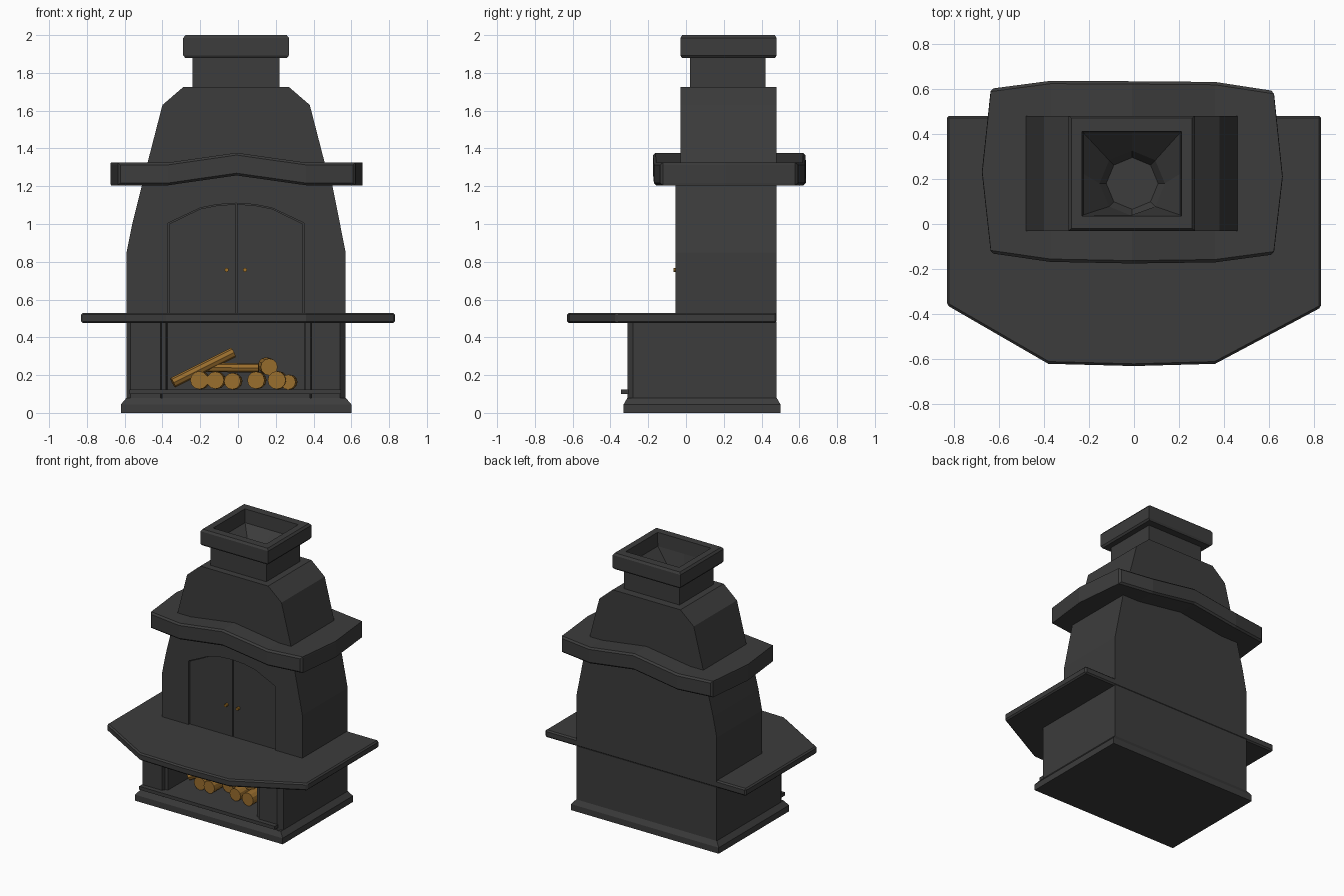
import bpy, bmesh, math
from mathutils import Vector


def mat(name, rgb):
    m = bpy.data.materials.new(name)
    m.diffuse_color = (*rgb, 1)
    return m


STONE = mat("dark_stone", (0.045, 0.045, 0.045))
WOOD = mat("firewood", (0.32, 0.155, 0.027))
BRASS = mat("brass", (0.36, 0.17, 0.02))


def finish(name, bm, material):
    bmesh.ops.remove_doubles(bm, verts=bm.verts, dist=0.0005)
    bmesh.ops.recalc_face_normals(bm, faces=bm.faces)
    me = bpy.data.meshes.new(name)
    bm.to_mesh(me)
    bm.free()
    me.materials.append(material)
    ob = bpy.data.objects.new(name, me)
    bpy.context.collection.objects.link(ob)
    return ob


def loft(name, loops, material=STONE):
    """Skin a stack of equal-length point loops and cap both ends."""
    bm = bmesh.new()
    rings = [[bm.verts.new(p) for p in loop] for loop in loops]
    n = len(rings[0])
    for a, b in zip(rings, rings[1:]):
        for i in range(n):
            j = (i + 1) % n
            bm.faces.new((a[i], a[j], b[j], b[i]))
    bm.faces.new(rings[0])
    bm.faces.new(rings[-1])
    return finish(name, bm, material)


def rect(x0, x1, y0, y1, z):
    """Rectangle loop with eight points, so it can join an octagon."""
    xm, ym = (x0 + x1) / 2, (y0 + y1) / 2
    return [(x, y, z) for x, y in ((x1, ym), (x1, y1), (xm, y1), (x0, y1),
                                   (x0, ym), (x0, y0), (xm, y0), (x1, y0))]


def octagon(cx, cy, r, z):
    return [(cx + r * math.cos(i * math.pi / 4), cy + r * math.sin(i * math.pi / 4), z)
            for i in range(8)]


def box(name, x0, x1, y0, y1, z0, z1):
    return loft(name, [rect(x0, x1, y0, y1, z0), rect(x0, x1, y0, y1, z1)])


def plan(name, pts, z0, z1):
    return loft(name, [[(x, y, z) for x, y in pts] for z in (z0, z1)])


def front(name, pts, y0, y1):
    return loft(name, [[(x, y, z) for x, z in pts] for y in (y0, y1)])


def bevel(ob, width):
    m = ob.modifiers.new("bevel", "BEVEL")
    m.width = width
    m.segments = 1
    m.limit_method = 'ANGLE'
    m.angle_limit = math.radians(50)


def rod(name, a, b, r, material, sides=12):
    a, b = Vector(a), Vector(b)
    bm = bmesh.new()
    bmesh.ops.create_cone(bm, cap_ends=True, segments=sides, radius1=r, radius2=r,
                          depth=(b - a).length)
    q = (b - a).to_track_quat('Z', 'Y')
    for v in bm.verts:
        v.co = q @ v.co + (a + b) / 2
    return finish(name, bm, material)


# plinth with sloped top edge
loft("plinth", [rect(-0.62, 0.60, -0.33, 0.50, 0), rect(-0.62, 0.60, -0.33, 0.50, 0.045),
                rect(-0.59, 0.57, -0.31, 0.48, 0.08)])
box("log_store_floor", -0.40, 0.38, -0.305, 0.46, 0.06, 0.125)
box("front_ledge", -0.575, 0.545, -0.345, -0.30, 0.10, 0.125)

# lower body: U-shaped plan around the log store, chamfered front corners
plan("lower_body", [(-0.59, 0.48), (-0.59, -0.28), (-0.57, -0.31), (-0.41, -0.31),
                    (-0.405, -0.285), (-0.38, -0.285), (-0.37, 0.42), (0.35, 0.42),
                    (0.355, -0.285), (0.385, -0.285), (0.39, -0.31), (0.54, -0.31),
                    (0.57, -0.28), (0.57, 0.48)], 0.075, 0.48)

# wide hearth slab
bevel(plan("hearth_slab", [(-0.83, 0.48), (-0.83, -0.36), (-0.38, -0.62), (0, -0.63),
                           (0.36, -0.62), (0.83, -0.37), (0.83, 0.48)], 0.475, 0.53), 0.01)

# upper body and hood silhouette
side_l = [(-0.59, 0.50), (-0.59, 0.85), (-0.56, 1.0), (-0.51, 1.2), (-0.48, 1.32)]
side_r = [(0.46, 1.32), (0.50, 1.2), (0.54, 1.0), (0.57, 0.85), (0.57, 0.50)]
front("upper_body", side_l + [(-0.40, 1.63), (-0.29, 1.725), (0.27, 1.725), (0.38, 1.63)]
      + side_r, -0.03, 0.48)

# front plate with arched notch for the doors
arch = [(0.35, 1.005), (0.18, 1.085), (0.09, 1.103), (-0.01, 1.11),
        (-0.11, 1.103), (-0.20, 1.085), (-0.37, 1.005)]
front("arched_front", side_l + side_r + [(0.35, 0.50)] + arch + [(-0.37, 0.50)],
      -0.055, -0.03)

# door leaves with a narrow gap
front("right_door", [(0.345, 0.51)] + [(0.345, 1.0), (0.18, 1.08), (0.09, 1.098),
      (-0.006, 1.105), (-0.006, 0.51)], -0.042, -0.029)
front("left_door", [(-0.365, 0.51), (-0.365, 1.0), (-0.20, 1.08), (-0.11, 1.098),
      (-0.014, 1.105), (-0.014, 0.51)], -0.042, -0.029)
for side, x in (("left", -0.06), ("right", 0.037)):
    rod(side + "_door_knob", (x, -0.035, 0.757), (x, -0.066, 0.757), 0.011, BRASS, 8)

# mantel: sections along x, raised in the middle
sections = [(-0.675, 0.23, 0.23), (-0.635, -0.13, 0.60), (-0.37, -0.168, 0.635),
            (-0.008, -0.175, 0.633), (0.36, -0.17, 0.63), (0.62, -0.135, 0.59),
            (0.66, 0.21, 0.21)]
loops = []
for x, y0, y1 in sections:
    lift = 0.052 * max(0, 1 - abs(x + 0.008) / 0.362)
    loops.append([(x, y0, 1.205 + lift), (x, y1, 1.205 + lift),
                  (x, y1, 1.325 + lift), (x, y0, 1.325 + lift)])
bevel(loft("mantel", loops), 0.012)

# chimney neck, cap and funnel in one skin
loft("chimney", [
    rect(-0.24, 0.22, 0.02, 0.42, 1.72), rect(-0.24, 0.22, 0.02, 0.42, 1.88),
    rect(-0.28, 0.26, -0.022, 0.472, 1.88), rect(-0.29, 0.27, -0.03, 0.48, 1.893),
    rect(-0.29, 0.27, -0.03, 0.48, 1.985), rect(-0.278, 0.258, -0.02, 0.47, 2.0),
    rect(-0.23, 0.21, 0.035, 0.41, 2.0), rect(-0.225, 0.205, 0.04, 0.405, 1.90),
    octagon(-0.008, 0.18, 0.145, 1.79), octagon(-0.008, 0.18, 0.115, 1.74)])

# firewood
for i, (x, z, r, y) in enumerate([(-0.205, 0.173, 0.048, -0.16), (-0.12, 0.173, 0.046, -0.17),
                                  (-0.03, 0.168, 0.044, -0.08), (0.095, 0.173, 0.046, -0.17),
                                  (0.205, 0.173, 0.048, -0.18), (0.265, 0.163, 0.04, -0.10)]):
    rod("log_%d" % i, (x, y, z), (x + 0.01, y + 0.4, z), r, WOOD)
rod("leaning_log", (-0.345, -0.08, 0.16), (-0.025, -0.02, 0.32), 0.028, WOOD, 8)
rod("cross_log", (-0.18, -0.03, 0.24), (0.11, -0.06, 0.238), 0.024, WOOD, 8)
rod("top_log", (0.165, -0.10, 0.243), (0.15, 0.18, 0.25), 0.045, WOOD)
